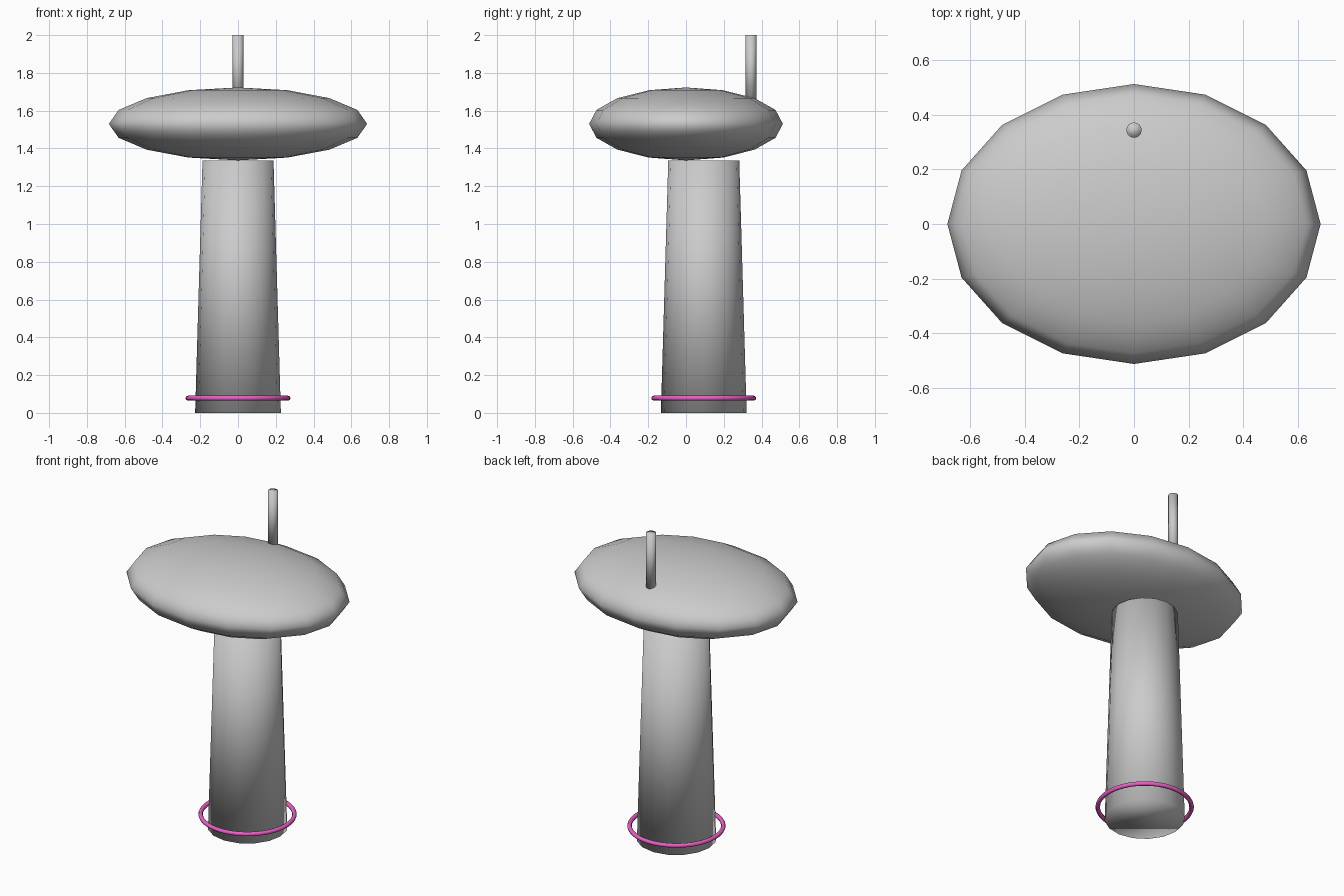
import bpy

if "Cube" in bpy.data.objects:
    bpy.data.objects.remove(bpy.data.objects["Cube"])

COLUMN_Y = 0.094


def finish(name):
    """Name the new object and shade it smooth."""
    obj = bpy.context.object
    obj.name = name
    for poly in obj.data.polygons:
        poly.use_smooth = True
    return obj


def tapered_post(name, y, r_bottom, r_top, z0, z1, sides=16):
    bpy.ops.mesh.primitive_cone_add(vertices=sides, radius1=r_bottom, radius2=r_top,
                                    depth=z1 - z0, location=(0, y, (z0 + z1) / 2))
    return finish(name)


# Tapered pedestal column
tapered_post("pedestal_column", COLUMN_Y, 0.227, 0.188, 0.0, 1.335)

# Flattened oval basin
bpy.ops.mesh.primitive_uv_sphere_add(segments=16, ring_count=8, radius=1,
                                     location=(0, 0, 1.53))
basin = finish("basin")
basin.scale = (0.684, 0.513, 0.193)

# Upright tap at the back
tapered_post("tap", 0.344, 0.028, 0.028, 1.64, 2.0)

# Coloured ring round the foot
bpy.ops.mesh.primitive_torus_add(major_segments=48, minor_segments=8,
                                 major_radius=0.265, minor_radius=0.013,
                                 location=(0, COLUMN_Y, 0.078))
ring = finish("foot_ring")
pink = bpy.data.materials.new("pink")
pink.diffuse_color = (0.8, 0.12, 0.55, 1)
pink.use_nodes = True
pink.node_tree.nodes["Principled BSDF"].inputs["Base Color"].default_value = pink.diffuse_color
ring.data.materials.append(pink)
